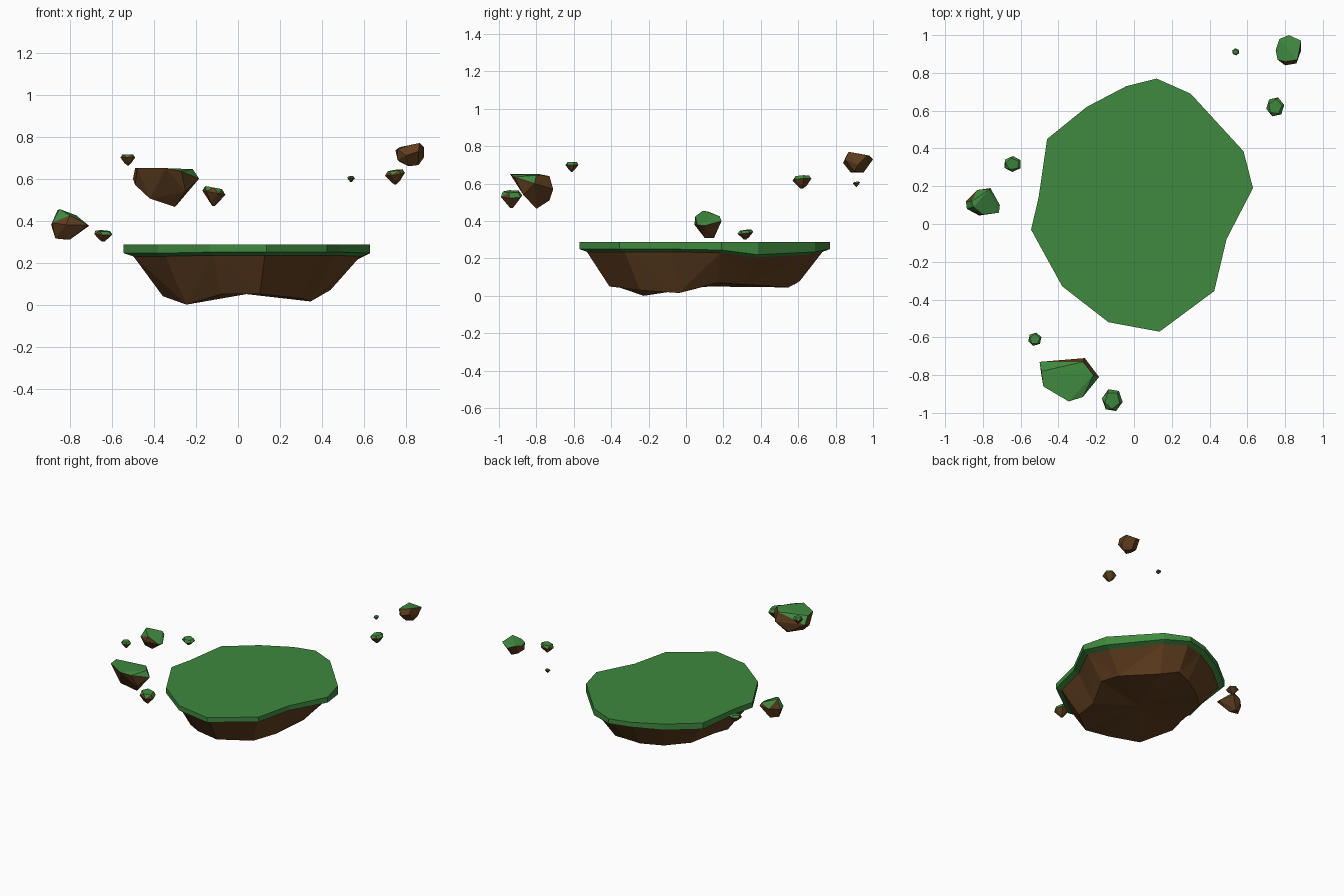
import bpy, bmesh, math

if "Cube" in bpy.data.objects:
    bpy.data.objects.remove(bpy.data.objects["Cube"])


def material(name, rgb):
    m = bpy.data.materials.new(name)
    m.diffuse_color = (*rgb, 1)
    m.use_nodes = True
    m.node_tree.nodes["Principled BSDF"].inputs["Base Color"].default_value = m.diffuse_color
    return m


GRASS = material("grass", (0.05, 0.25, 0.05))
SOIL = material("soil", (0.12, 0.05, 0.014))


def finish(name, bm, mats):
    bmesh.ops.recalc_face_normals(bm, faces=bm.faces[:])
    me = bpy.data.meshes.new(name)
    for m in mats:
        me.materials.append(m)
    bm.to_mesh(me)
    bm.free()
    ob = bpy.data.objects.new(name, me)
    bpy.context.collection.objects.link(ob)
    return ob


def loft(name, rings, mat, tip=None):
    """Skin a stack of rings; close with a flat top and a fan or flat base."""
    bm = bmesh.new()
    vs = [[bm.verts.new(p) for p in r] for r in rings]
    n = len(vs[0])
    for a, b in zip(vs, vs[1:]):
        for i in range(n):
            j = (i + 1) % n
            if i % 2:
                tris = ((a[i], a[j], b[j]), (a[i], b[j], b[i]))
            else:
                tris = ((a[i], a[j], b[i]), (a[j], b[j], b[i]))
            for t in tris:
                bm.faces.new(t)
    bm.faces.new(vs[0])
    if tip:
        c = bm.verts.new(tip)
        for i in range(n):
            bm.faces.new((vs[-1][i], vs[-1][(i + 1) % n], c))
    else:
        bm.faces.new(vs[-1])
    bmesh.ops.dissolve_limit(bm, angle_limit=0.01, verts=bm.verts[:], edges=bm.edges[:])
    return finish(name, bm, [mat])


# Main island: x, y, grass lower edge z, rock base z
OUTLINE = [
    (0.12, 0.77, 0.25, 0.08), (0.30, 0.69, 0.235, 0.045), (0.58, 0.385, 0.22, 0.06),
    (0.63, 0.19, 0.245, 0.07), (0.49, -0.08, 0.25, 0.015), (0.425, -0.355, 0.25, 0.03),
    (0.135, -0.57, 0.25, 0.05), (-0.135, -0.52, 0.25, 0.05), (-0.38, -0.33, 0.245, 0.0),
    (-0.545, -0.03, 0.245, 0.04), (-0.505, 0.14, 0.245, 0.05), (-0.46, 0.45, 0.24, 0.06),
    (-0.25, 0.62, 0.24, 0.05), (-0.04, 0.73, 0.25, 0.06)]
CX, CY = 0.04, 0.10


def ring(sx, sy, zf):
    return [(CX + (p[0] - CX) * sx, CY + (p[1] - CY) * sy, zf(p)) for p in OUTLINE]


lip = ring(0.92, 0.94, lambda p: p[2] - 0.015)
loft("island_grass", [ring(1, 1, lambda p: 0.287), ring(1, 1, lambda p: p[2]), lip], GRASS)
loft("island_rock", [lip, ring(0.68, 0.76, lambda p: p[3])], SOIL, (CX, CY, 0.05))


# Floating rocks: convex chunks, upward faces grassed
def chunk(name, pts, limit=0.45):
    bm = bmesh.new()
    for p in pts:
        bm.verts.new(p)
    out = bmesh.ops.convex_hull(bm, input=bm.verts[:])
    junk = {v for v in out["geom_interior"] if isinstance(v, bmesh.types.BMVert)}
    bmesh.ops.delete(bm, geom=list(junk), context='VERTS')
    bmesh.ops.dissolve_limit(bm, angle_limit=0.06, verts=bm.verts[:], edges=bm.edges[:])
    bmesh.ops.recalc_face_normals(bm, faces=bm.faces[:])
    bm.normal_update()
    for f in bm.faces:
        f.material_index = 0 if f.normal.z > limit else 1
    return finish(name, bm, [GRASS, SOIL])


chunk("large_front_rock", [
    (-0.49, -0.78, 0.65), (-0.27, -0.73, 0.64), (-0.215, -0.80, 0.645), (-0.345, -0.94, 0.65),
    (-0.48, -0.86, 0.65), (-0.27, -0.915, 0.635), (-0.185, -0.81, 0.60), (-0.50, -0.73, 0.60),
    (-0.26, -0.71, 0.57), (-0.49, -0.80, 0.57), (-0.42, -0.83, 0.505), (-0.30, -0.80, 0.465),
    (-0.36, -0.73, 0.51), (-0.25, -0.87, 0.54)])
chunk("left_rock", [
    (-0.85, 0.09, 0.455), (-0.86, 0.12, 0.45), (-0.77, 0.18, 0.425), (-0.76, 0.19, 0.40),
    (-0.80, 0.05, 0.425), (-0.715, 0.06, 0.38), (-0.71, 0.10, 0.375), (-0.885, 0.08, 0.39),
    (-0.89, 0.12, 0.38), (-0.83, 0.18, 0.39), (-0.80, 0.10, 0.31), (-0.87, 0.11, 0.315),
    (-0.82, 0.15, 0.31), (-0.82, 0.045, 0.38)], 0.35)
chunk("back_right_rock", [
    (0.77, 0.98, 0.75), (0.82, 1.0, 0.73), (0.885, 0.97, 0.75), (0.865, 0.87, 0.77),
    (0.80, 0.86, 0.755), (0.76, 0.87, 0.74), (0.75, 0.92, 0.735), (0.86, 0.85, 0.73),
    (0.80, 0.84, 0.71), (0.885, 0.92, 0.70), (0.76, 0.88, 0.69), (0.81, 0.88, 0.66),
    (0.86, 0.90, 0.665), (0.82, 0.95, 0.66), (0.77, 0.94, 0.68)])


def pebble(name, x, y, z, tilt, turn):
    """Small chunk fitted to x, y and z ranges: tilted top, rim and narrow base."""
    pts = []
    for r, h, n in ((0.75, 1.0, 5), (1.0, 0.72, 6), (0.5, 0.25, 4), (0.14, 0.0, 3)):
        for i in range(n):
            a = turn + math.tau * i / n
            u, v = r * math.cos(a), r * math.sin(a)
            lean = (tilt[0] * u + tilt[1] * v) if h > 0.5 else 0
            pts.append((u, v, h + lean))
    axes = list(zip(*pts))
    fit = []
    for vals, (lo, hi) in zip(axes, (x, y, z)):
        a, b = min(vals), max(vals)
        fit.append([lo + (t - a) / (b - a) * (hi - lo) for t in vals])
    return chunk(name, list(zip(*fit)), 0.4)


pebble("small_front_left_rock", (-0.56, -0.49), (-0.645, -0.575), (0.663, 0.715), (0, 0), 0.3)
pebble("small_front_rock", (-0.17, -0.06), (-0.99, -0.875), (0.47, 0.565), (-0.12, 0.0), 0.9)
pebble("small_left_rock", (-0.685, -0.60), (0.275, 0.36), (0.30, 0.355), (-0.05, 0.1), 0.5)
pebble("small_right_rock", (0.70, 0.795), (0.57, 0.67), (0.573, 0.645), (0.1, 0.05), 0.2)
pebble("tiny_back_rock", (0.52, 0.557), (0.893, 0.93), (0.583, 0.612), (0, 0.1), 0.7)
